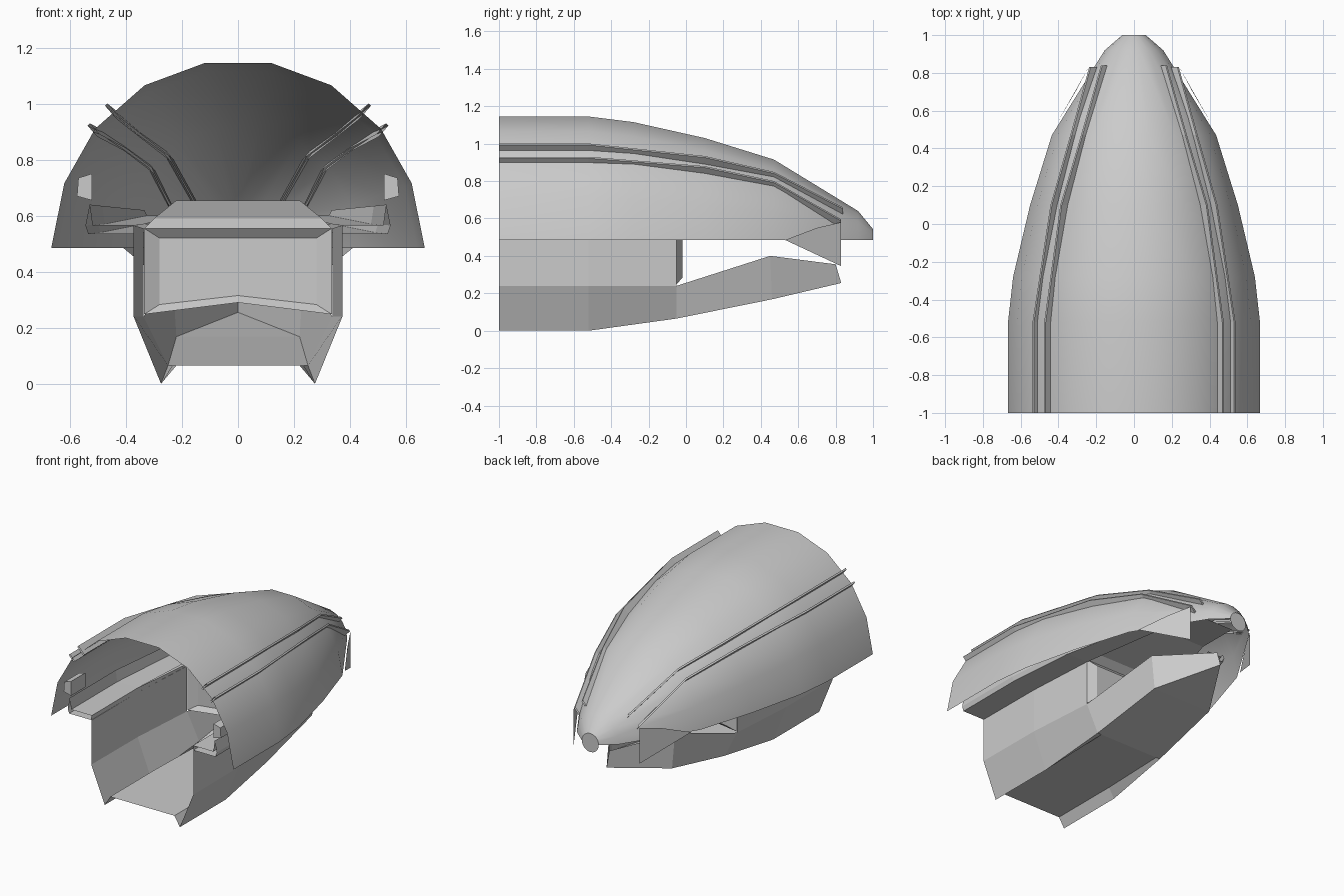
import bpy, bmesh
from math import radians
from mathutils import Vector

old = bpy.data.objects.get("Cube")
if old:
    bpy.data.objects.remove(old, do_unlink=True)

grey = bpy.data.materials.new("hull grey")
grey.use_nodes = True
grey.diffuse_color = (0.6, 0.6, 0.6, 1)
grey.node_tree.nodes["Principled BSDF"].inputs["Base Color"].default_value = (0.6, 0.6, 0.6, 1)


def finish(name, bm, mirror=True, smooth=0):
    bmesh.ops.remove_doubles(bm, verts=bm.verts, dist=0.0005)
    bmesh.ops.recalc_face_normals(bm, faces=bm.faces)
    mesh = bpy.data.meshes.new(name)
    bm.to_mesh(mesh)
    bm.free()
    mesh.materials.append(grey)
    obj = bpy.data.objects.new(name, mesh)
    bpy.context.collection.objects.link(obj)
    if mirror:
        mod = obj.modifiers.new("mirror", "MIRROR")
        mod.use_clip = True
    if smooth:
        bpy.ops.object.select_all(action="DESELECT")
        obj.select_set(True)
        bpy.context.view_layer.objects.active = obj
        bpy.ops.object.shade_smooth_by_angle(angle=radians(smooth))
    return obj


def loft(name, rows, smooth=0, cap_last=False):
    """Skin equal-length rows of points, mirrored across x."""
    bm = bmesh.new()
    rings = [[bm.verts.new(p) for p in row] for row in rows]
    for a, b in zip(rings, rings[1:]):
        for i in range(len(a) - 1):
            bm.faces.new((a[i], a[i + 1], b[i + 1], b[i]))
    if cap_last:
        bm.faces.new(rings[-1])
    return finish(name, bm, smooth=smooth)


# Upper shell: half arch scaled along the length
RIM = 0.485
arch = [(1, 0), (0.93, 0.35), (0.765, 0.645), (0.5, 0.88), (0.18, 1), (0, 1)]
stations = [(-1, 0.667, 0.66), (-0.52, 0.667, 0.66), (-0.28, 0.64, 0.63),
            (0.1, 0.55, 0.545), (0.47, 0.435, 0.43), (0.92, 0.155, 0.155),
            (1, 0.062, 0.058)]
loft("upper_shell", [[(w * u, y, RIM + h * v) for u, v in arch]
                     for y, w, h in stations], smooth=40)

# Round nose plate
bm = bmesh.new()
ring = bmesh.ops.create_circle(bm, cap_ends=True, segments=18, radius=0.062)
for v in ring["verts"]:
    v.co = Vector((v.co.x, 1, RIM + v.co.y))
finish("nose_plate", bm, mirror=False)

# Slim rails standing out of the shell
upper_path = [(0.445, -1, 0.967), (0.445, -0.52, 0.967), (0.36, 0.1, 0.9),
              (0.25, 0.47, 0.815), (0.145, 0.84, 0.625)]
lower_path = [(0.515, -1, 0.905), (0.515, -0.52, 0.905), (0.42, 0.1, 0.855),
              (0.315, 0.47, 0.775), (0.215, 0.83, 0.57)]
for name, path, rise in (("upper_rail", upper_path, 0.04),
                         ("lower_rail", lower_path, 0.028)):
    out = Vector((0.66, 0, 0.75))
    rows = []
    for p in path:
        p = Vector(p)
        side = Vector((0.004, 0, -0.004))
        rows.append([p - out * 0.025 - side, p + out * rise - side,
                     p + out * rise + side, p - out * 0.025 + side])
    loft(name, rows)

# Plates hanging from the rear of the shell rim
bm = bmesh.new()
bm.faces.new([bm.verts.new(p) for p in
              ((0.41, 0.53, RIM), (0.24, 0.83, 0.345), (0.24, 0.83, 0.58), (0.31, 0.7, 0.55))])
finish("rear_side_plate", bm)

# Lower hull: walls, chines, keels and recessed floor
hull = []
for y, wall, top, keel, low, floor in ((-1, 0.373, 0.565, 0.275, 0.0, 0.235),
                                       (-0.52, 0.37, 0.565, 0.275, 0.0, 0.235),
                                       (-0.05, 0.337, 0.555, 0.25, 0.065, 0.22)):
    hull.append([(wall, y, top), (wall, y, 0.24), (keel, y, low),
                 (floor, y, 0.065), (0, y, 0.065)])
loft("lower_hull", hull)

# Rising prow of the lower hull
loft("lower_prow", [
    [(0.337, -0.05, 0.24), (0.25, -0.05, 0.065), (0, -0.05, 0.065)],
    [(0.235, 0.45, 0.4), (0.22, 0.46, 0.168), (0, 0.46, 0.168)],
    [(0, 0.8, 0.355), (0, 0.83, 0.255), (0, 0.83, 0.255)]])

# Bulkhead with a sunken panel
outer = [(0, 0.555), (0.335, 0.555), (0.335, 0.248), (0, 0.29)]
inner = [(0, 0.52), (0.28, 0.52), (0.28, 0.283), (0, 0.315)]
loft("bulkhead", [[(x, -0.05, z) for x, z in outer],
                  [(x, -0.02, z) for x, z in inner]], cap_last=True)

# Deck sloping up behind the bulkhead
loft("inner_deck", [[(w, y, z), (0, y, z)] for y, w, z in
                    ((-0.05, 0.335, 0.555), (0.0, 0.3, 0.59),
                     (0.4, 0.22, 0.655), (0.75, 0.16, 0.6))])

# Ledges between the hull walls and the shell, with a raised lip
ledge = []
for y, a, b, z, lip in ((-1, 0.37, 0.535, 0.555, 0.64), (-0.52, 0.37, 0.535, 0.555, 0.64),
                        (-0.05, 0.335, 0.49, 0.56, 0.635), (0.45, 0.22, 0.34, 0.59, 0.62)):
    ledge.append([(a, y, z - 0.02), (b, y, z - 0.02), (b + 0.01, y, z + 0.01),
                  (b - 0.005, y, lip), (b - 0.015, y, z + 0.01), (a, y, z + 0.01)])
loft("side_ledge", ledge)

# Small blocks inside the shell mouth
block = [(0.522, 0.75), (0.57, 0.735), (0.575, 0.67), (0.522, 0.655), (0.522, 0.75)]
loft("side_block", [[(x, y, z) for x, z in block] for y in (-0.85, -1)], cap_last=False)
bm = bmesh.new()
bm.faces.new([bm.verts.new((x, -1, z)) for x, z in block[:-1]])
finish("side_block_front", bm)
